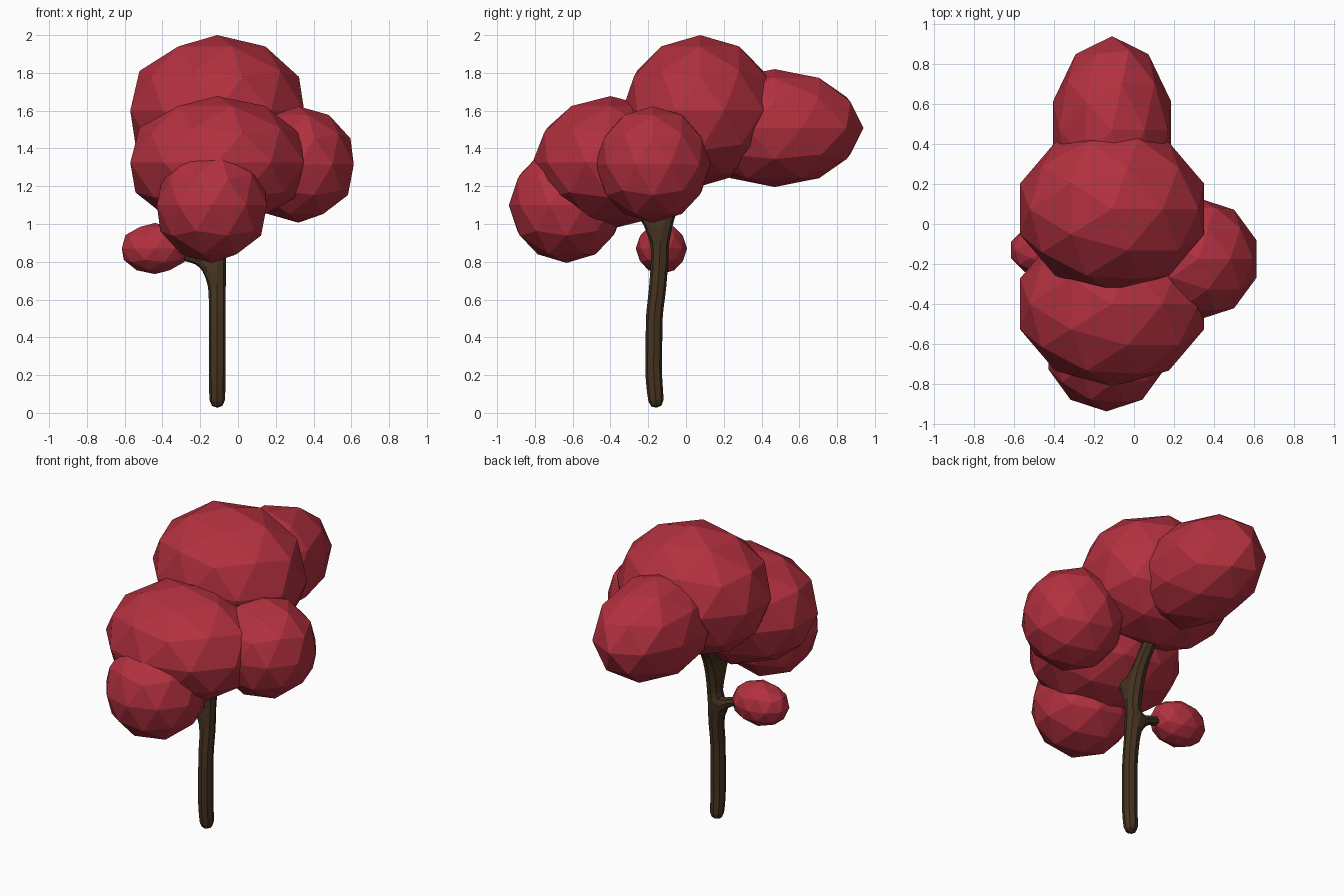
import bpy

if "Cube" in bpy.data.objects:
    bpy.data.objects.remove(bpy.data.objects["Cube"])


def material(name, rgb):
    m = bpy.data.materials.new(name)
    m.diffuse_color = (*rgb, 1)
    m.use_nodes = True
    m.node_tree.nodes["Principled BSDF"].inputs["Base Color"].default_value = m.diffuse_color
    return m


leaf = material("red_leaves", (0.45, 0.03, 0.05))
bark = material("bark", (0.06, 0.033, 0.015))

# Foliage clumps: faceted ellipsoids (centre, radii)
clumps = {
    "crown_top": ((-0.11, 0.075, 1.60), (0.484, 0.413, 0.40)),
    "crown_front": ((-0.11, -0.40, 1.325), (0.484, 0.413, 0.352)),
    "crown_back": ((-0.11, 0.47, 1.508), (0.31, 0.47, 0.312)),
    "crown_right": ((0.32, -0.175, 1.315), (0.308, 0.305, 0.308)),
    "crown_front_low": ((-0.138, -0.632, 1.10), (0.306, 0.306, 0.306)),
    "small_left_clump": ((-0.44, -0.13, 0.87), (0.184, 0.136, 0.135)),
}
for name, (centre, radii) in clumps.items():
    bpy.ops.mesh.primitive_ico_sphere_add(subdivisions=2, radius=1, location=centre)
    ob = bpy.context.object
    ob.name = name
    ob.scale = radii
    ob.data.materials.append(leaf)

# Trunk and branches: a skinned skeleton (position, thickness)
nodes = [
    ((-0.11, -0.155, 0.02), 0.045), ((-0.11, -0.172, 0.20), 0.048),
    ((-0.11, -0.168, 0.52), 0.048), ((-0.11, -0.138, 0.75), 0.050),
    ((-0.11, -0.140, 0.97), 0.052), ((-0.11, -0.07, 1.13), 0.048),
    ((-0.11, 0.03, 1.26), 0.042), ((-0.11, 0.08, 1.38), 0.035),
    ((-0.21, -0.135, 0.815), 0.032), ((-0.36, -0.13, 0.85), 0.026),
    ((-0.11, -0.23, 1.07), 0.042), ((-0.11, -0.35, 1.18), 0.035),
]
edges = [(i, i + 1) for i in range(7)] + [(3, 8), (8, 9), (4, 10), (10, 11)]
mesh = bpy.data.meshes.new("trunk")
mesh.from_pydata([n[0] for n in nodes], edges, [])
trunk = bpy.data.objects.new("trunk", mesh)
bpy.context.collection.objects.link(trunk)
bpy.ops.object.select_all(action='DESELECT')
bpy.context.view_layer.objects.active = trunk
trunk.select_set(True)
skin = trunk.modifiers.new("skin", 'SKIN')
if not mesh.skin_vertices:
    bpy.ops.mesh.customdata_skin_add()
for i, n in enumerate(nodes):
    sv = mesh.skin_vertices[0].data[i]
    sv.radius = (n[1], n[1])
    sv.use_root = i == 0
sub = trunk.modifiers.new("rounding", 'SUBSURF')
sub.levels = sub.render_levels = 1
mesh.materials.append(bark)
